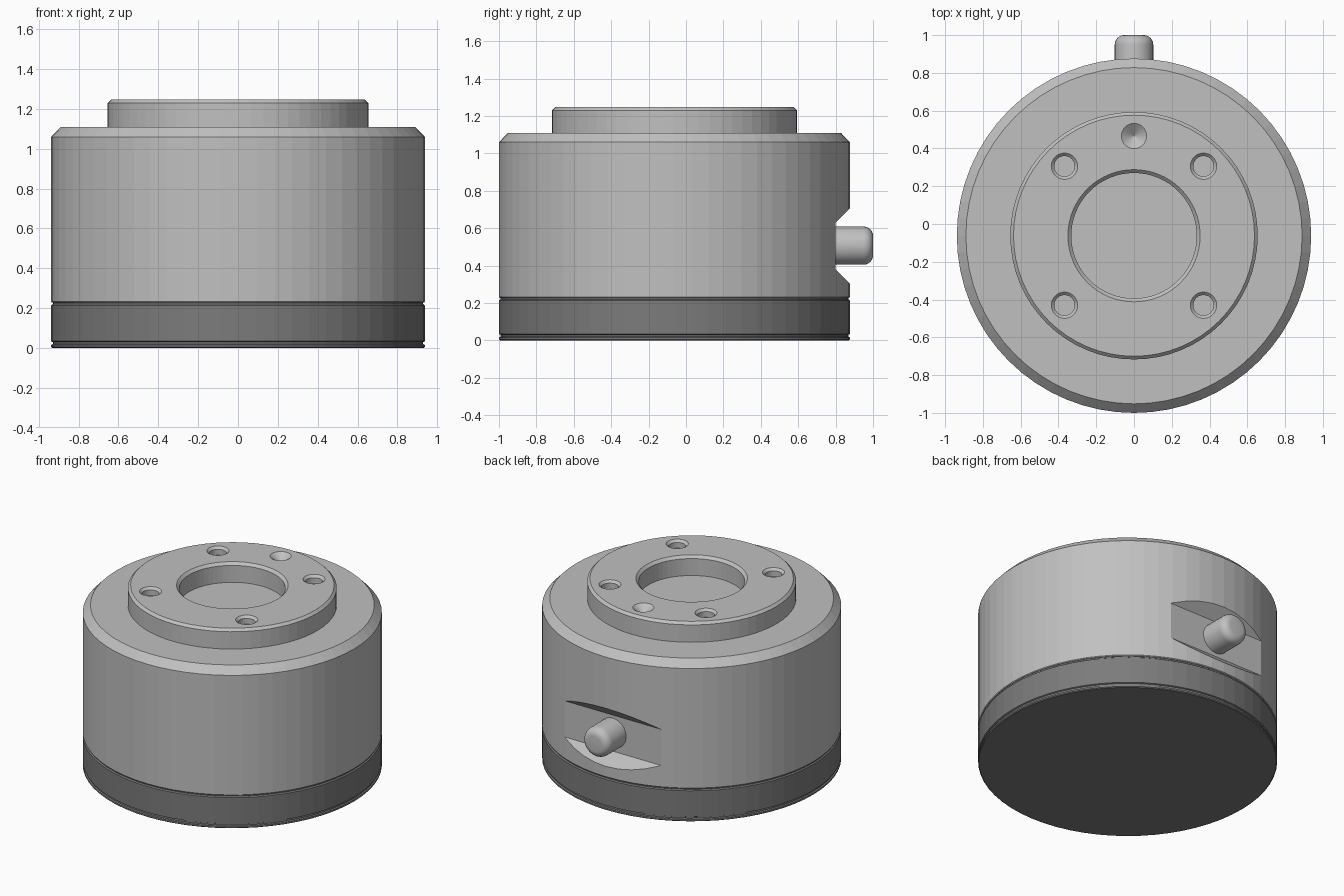
import bpy, bmesh, math
from mathutils import Matrix, Vector

if "Cube" in bpy.data.objects:
    bpy.data.objects.remove(bpy.data.objects["Cube"])

CY = -0.062   # axis of the round housing
R = 0.938


def material(name, rgb):
    m = bpy.data.materials.new(name)
    m.use_nodes = True
    col = (*rgb, 1)
    m.diffuse_color = col
    m.node_tree.nodes["Principled BSDF"].inputs["Base Color"].default_value = col
    return m


light_grey = material("light grey metal", (0.53, 0.53, 0.53))
dark_grey = material("dark grey metal", (0.20, 0.20, 0.20))


def finish(name, bm, mat):
    bmesh.ops.recalc_face_normals(bm, faces=bm.faces)
    me = bpy.data.meshes.new(name)
    bm.to_mesh(me)
    bm.free()
    ob = bpy.data.objects.new(name, me)
    bpy.context.collection.objects.link(ob)
    me.materials.append(mat)
    return ob


def lathe(name, profile, mat, place, segs=64):
    """Revolve (radius, height) points that start and end on the axis."""
    bm = bmesh.new()
    rings = []
    for r, z in profile:
        if r == 0:
            rings.append([bm.verts.new((0, 0, z))])
        else:
            rings.append([bm.verts.new((r * math.cos(a), r * math.sin(a), z))
                          for a in (math.tau * i / segs for i in range(segs))])
    for lo, hi in zip(rings, rings[1:]):
        for i in range(segs):
            j = (i + 1) % segs
            corners = [lo[i % len(lo)], lo[j % len(lo)], hi[j % len(hi)], hi[i % len(hi)]]
            bm.faces.new(list(dict.fromkeys(corners)))
    # Merge the flat end fans into single discs
    for ring in (rings[0], rings[-1]):
        v = ring[0]
        if len({round(e.other_vert(v).co.z - v.co.z, 5) for e in v.link_edges} | {0.0}) == 1:
            bmesh.ops.dissolve_verts(bm, verts=[v])
    bm.transform(place)
    return finish(name, bm, mat)


def cut(target, cutter):
    mod = target.modifiers.new(cutter.name, 'BOOLEAN')
    mod.operation = 'DIFFERENCE'
    mod.solver = 'EXACT'
    mod.object = cutter
    cutter.hide_render = True
    bpy.context.view_layer.objects.active = target
    bpy.ops.object.modifier_apply(modifier=mod.name)
    bpy.data.objects.remove(cutter)


axis = Matrix.Translation((0, CY, 0))

# Dark base with thin bottom plate and shadow grooves
lathe("base_ring", [(0, 0), (R - .006, 0), (R, .005), (R, .016), (R - .008, .02),
                    (R - .008, .03), (R, .034), (R, .214), (R - .008, .22),
                    (R - .008, .228), (0, .228)], dark_grey, axis)

# Main housing with raised boss and shallow central recess
body = lathe("housing", [(0, .228), (R - .004, .228), (R, .233), (R, 1.06), (.89, 1.11),
                         (.655, 1.11), (.655, 1.23), (.638, 1.247), (.35, 1.247),
                         (.332, 1.229), (.332, 1.112), (0, 1.112)], light_grey, axis)

# Sloped notch across the back
bm = bmesh.new()
section = [(.80, .38), (.80, .63), (.90, .73), (.90, .28)]
face = bm.faces.new([bm.verts.new((-.7, y, z)) for y, z in section])
ext = bmesh.ops.extrude_face_region(bm, geom=[face])
bmesh.ops.translate(bm, vec=(1.4, 0, 0),
                    verts=[g for g in ext["geom"] if isinstance(g, bmesh.types.BMVert)])
cut(body, finish("notch_cutter", bm, light_grey))

# Four chamfered screw holes in the boss
for sx in (-1, 1):
    for sy in (-1, 1):
        spot = Matrix.Translation((sx * .368, CY + sy * .368, 1.247))
        cut(body, lathe("screw_hole_cutter", [(0, -.055), (.054, -.055), (.054, -.016),
                                              (.07, 0), (.07, .05), (0, .05)],
                        light_grey, spot, 24))

# Conical locating dimple
cut(body, lathe("dimple_cutter", [(0, -.05), (.067, 0), (.067, .05), (0, .05)],
                light_grey, Matrix.Translation((0, .466, 1.247)), 32))

# Rounded connector stub on the back
fillet = [(.052 + .05 * math.cos(a), .15 + .05 * math.sin(a))
          for a in (math.pi / 2 * i / 6 for i in range(7))]
stub = lathe("connector_stub", [(0, -.01), (.102, -.01)] + fillet + [(0, .2)], light_grey,
             Matrix.Translation((0, .80, .507)) @ Matrix.Rotation(-math.pi / 2, 4, 'X'), 32)
bpy.ops.object.select_all(action='DESELECT')
stub.select_set(True)
bpy.context.view_layer.objects.active = stub
bpy.ops.object.shade_smooth_by_angle(angle=math.radians(30))
